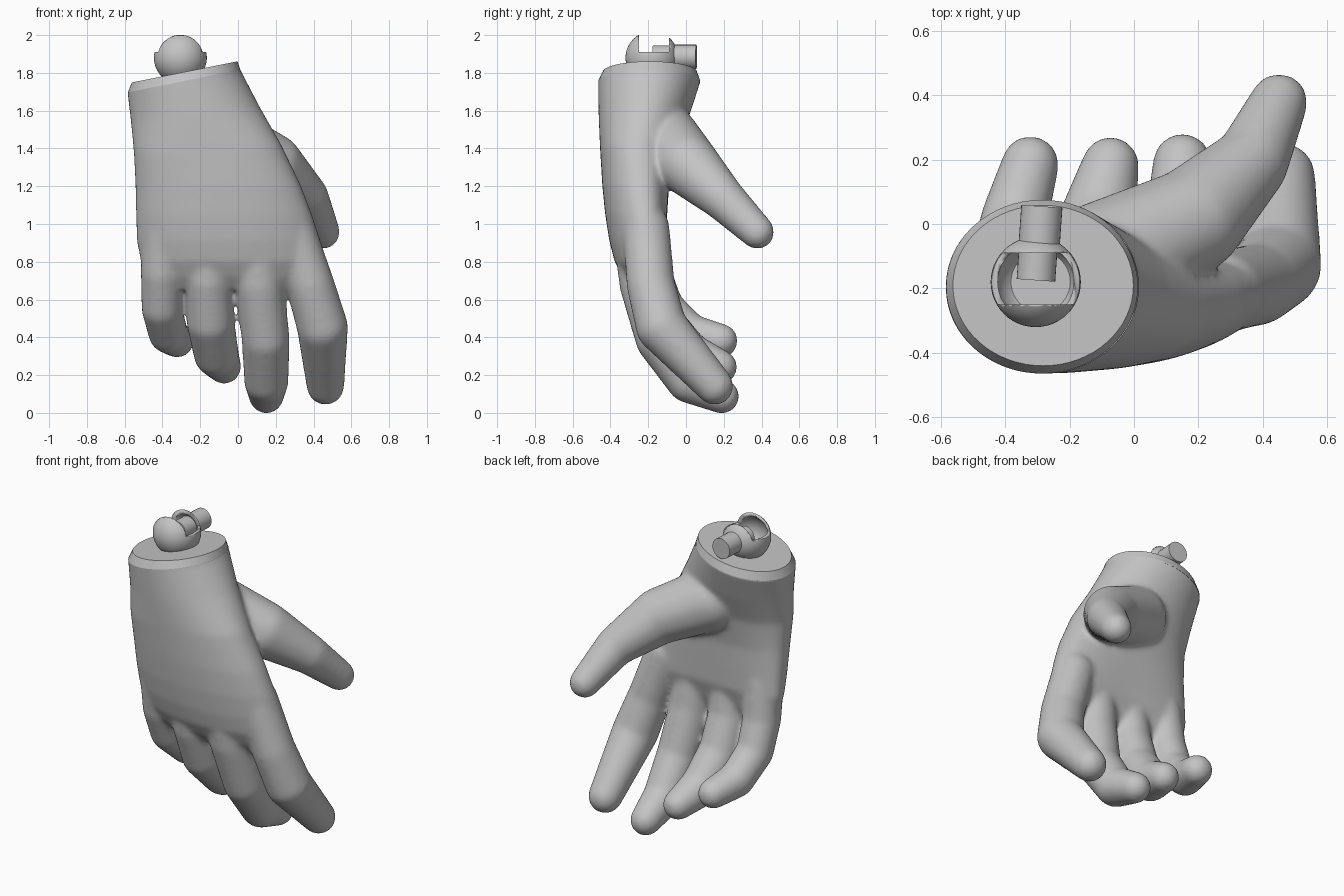
import bpy, bmesh, math
from mathutils import Vector, Matrix

cube = bpy.data.objects.get("Cube")
if cube:
    bpy.data.objects.remove(cube)

grey = bpy.data.materials.new("plain_grey")
grey.use_nodes = True
GREY = (0.55, 0.55, 0.55, 1)
grey.diffuse_color = GREY
grey.node_tree.nodes["Principled BSDF"].inputs["Base Color"].default_value = GREY


def add_object(name, bm, smooth_angle=35):
    mesh = bpy.data.meshes.new(name)
    bmesh.ops.recalc_face_normals(bm, faces=bm.faces)
    bm.to_mesh(mesh)
    bm.free()
    mesh.materials.append(grey)
    ob = bpy.data.objects.new(name, mesh)
    bpy.context.collection.objects.link(ob)
    bpy.ops.object.select_all(action='DESELECT')
    ob.select_set(True)
    bpy.context.view_layer.objects.active = ob
    bpy.ops.object.shade_smooth_by_angle(angle=math.radians(smooth_angle))
    return ob


def loft(bm, rings):
    """Bridge equal-length rings of points and close both ends."""
    loops = [[bm.verts.new(p) for p in ring] for ring in rings]
    n = len(loops[0])
    for a, b in zip(loops, loops[1:]):
        for i in range(n):
            j = (i + 1) % n
            bm.faces.new((a[i], a[j], b[j], b[i]))
    bm.faces.new(loops[0][::-1])
    bm.faces.new(loops[-1])


def ellipse(z, x0, x1, y0, y1, tilt=0.0, arch=0.0, power=1.0, n=64):
    """Oval ring from its x and y extents, optionally tilted, arched or squared."""
    cx, cy, rx, ry = (x0 + x1) / 2, (y0 + y1) / 2, (x1 - x0) / 2, (y1 - y0) / 2
    ring = []
    for i in range(n):
        a = math.tau * i / n
        c, s = math.cos(a), math.sin(a)
        u = math.copysign(abs(c) ** power, c)
        v = math.copysign(abs(s) ** power, s)
        ring.append((cx + rx * u, cy + ry * v + arch * u * u, z + tilt * rx * u))
    return ring


def digit(bm, joints):
    """Chain of tapered capsules through (x, y, z, radius) joints."""
    for a, b in zip(joints, joints[1:]):
        verts = []
        for x, y, z, r in (a, b):
            verts += bmesh.ops.create_uvsphere(
                bm, u_segments=24, v_segments=16, radius=r,
                matrix=Matrix.Translation((x, y, z)))["verts"]
        hull = bmesh.ops.convex_hull(bm, input=verts)
        bmesh.ops.delete(bm, geom=list(set(hull["geom_interior"])), context='VERTS')


# Palm and wrist
TILT = 0.2
bm = bmesh.new()
loft(bm, [
    ellipse(0.65, -0.45, 0.43, -0.275, -0.215, arch=0.07, power=0.9),
    ellipse(0.72, -0.48, 0.445, -0.335, -0.18, arch=0.07, power=0.9),
    ellipse(0.80, -0.515, 0.462, -0.378, -0.145, arch=0.07, power=0.88),
    ellipse(0.91, -0.537, 0.437, -0.406, -0.11, arch=0.06, power=0.86),
    ellipse(1.05, -0.54, 0.392, -0.428, -0.10, arch=0.045, power=0.85),
    ellipse(1.20, -0.543, 0.335, -0.443, -0.09, arch=0.03, power=0.87),
    ellipse(1.40, -0.552, 0.23, -0.455, -0.05, tilt=0.05, power=0.92),
    ellipse(1.58, -0.567, 0.115, -0.463, 0.02, tilt=0.12),
    ellipse(1.755, -0.585, 0.014, -0.465, 0.076, tilt=TILT),
    ellipse(1.90, -0.60, -0.03, -0.466, 0.10, tilt=TILT),
])

# Index, middle, ring and little fingers, then the thumb
digit(bm, [(0.28, -0.212, 0.98, 0.125), (0.382, -0.187, 0.68, 0.128),
           (0.447, -0.13, 0.455, 0.136), (0.463, 0.152, 0.142, 0.1)])
digit(bm, [(0.085, -0.262, 0.98, 0.13), (0.112, -0.222, 0.68, 0.131),
           (0.147, -0.14, 0.39, 0.128), (0.15, 0.015, 0.17, 0.118), (0.15, 0.19, 0.088, 0.092)])
digit(bm, [(-0.15, -0.26, 0.98, 0.125), (-0.155, -0.22, 0.70, 0.124),
           (-0.145, -0.14, 0.48, 0.127), (-0.115, 0.01, 0.31, 0.12), (-0.073, 0.182, 0.243, 0.09)])
digit(bm, [(-0.39, -0.225, 0.98, 0.12), (-0.403, -0.19, 0.74, 0.113),
           (-0.403, -0.12, 0.555, 0.109), (-0.37, 0.02, 0.42, 0.105), (-0.322, 0.185, 0.382, 0.09)])
digit(bm, [(-0.1, -0.12, 1.45, 0.19), (0.178, 0.01, 1.315, 0.165),
           (0.362, 0.188, 1.143, 0.118), (0.45, 0.378, 0.957, 0.09)])

# Fuse the parts into one soft skin
rough = add_object("hand_base", bm)
remesh = rough.modifiers.new("fuse", 'REMESH')
remesh.mode = 'VOXEL'
remesh.voxel_size = 0.012
soften = rough.modifiers.new("soften", 'SMOOTH')
soften.factor = 0.5
soften.iterations = 24
skin = bpy.data.meshes.new_from_object(
    rough.evaluated_get(bpy.context.evaluated_depsgraph_get()))
bpy.data.objects.remove(rough)

# Trim the skin along the slanted wrist plane
bm = bmesh.new()
bm.from_mesh(skin)
bpy.data.meshes.remove(skin)
bmesh.ops.bisect_plane(bm, geom=bm.verts[:] + bm.edges[:] + bm.faces[:],
                       plane_co=(-0.282, 0, 1.757), plane_no=(-TILT, 0, 1), clear_outer=True)
add_object("hand", bm, 60)

# Chamfered wrist cap
bm = bmesh.new()
loft(bm, [ellipse(1.75, -0.583, 0.012, -0.464, 0.075, tilt=TILT),
          ellipse(1.757, -0.583, 0.012, -0.464, 0.075, tilt=TILT),
          ellipse(1.805, -0.562, -0.002, -0.44, 0.058, tilt=TILT)])
add_object("wrist_cap", bm, 15)

# Hollow ball socket with a slot across it
CENTRE = Vector((-0.305, -0.18, 1.88))


def cutter(name, bm):
    ob = add_object(name, bm)
    ob.hide_render = True
    ob.hide_set(True)
    return ob


def ball(radius):
    bm = bmesh.new()
    bmesh.ops.create_uvsphere(bm, u_segments=48, v_segments=32, radius=radius,
                              matrix=Matrix.Translation(CENTRE))
    return bm


socket = add_object("wrist_socket", ball(0.14))
slot = bmesh.new()
bmesh.ops.create_cube(slot, size=1, matrix=Matrix.Translation(CENTRE + Vector((0, 0.01, 0.13)))
                      @ Matrix.Diagonal((0.5, 0.16, 0.2, 1)))
cuts = [cutter("socket_hollow", ball(0.122)), cutter("socket_slot", slot)]
for cut in cuts:
    mod = socket.modifiers.new(cut.name, 'BOOLEAN')
    mod.operation = 'DIFFERENCE'
    mod.object = cut
carved = bpy.data.meshes.new_from_object(
    socket.evaluated_get(bpy.context.evaluated_depsgraph_get()))
socket.modifiers.clear()
socket.data = carved
for cut in cuts:
    bpy.data.objects.remove(cut)

# Stepped pin through the socket
bm = bmesh.new()
for y0, y1, x, r in ((-0.175, -0.05, -0.3, 0.06), (-0.06, 0.055, -0.29, 0.064)):
    bmesh.ops.create_cone(bm, cap_ends=True, segments=32, radius1=r, radius2=r, depth=y1 - y0,
                          matrix=Matrix.Translation((x, (y0 + y1) / 2, 1.885))
                          @ Matrix.Rotation(math.radians(-4), 4, 'Z')
                          @ Matrix.Rotation(math.pi / 2, 4, 'X'))
add_object("wrist_pin", bm)
